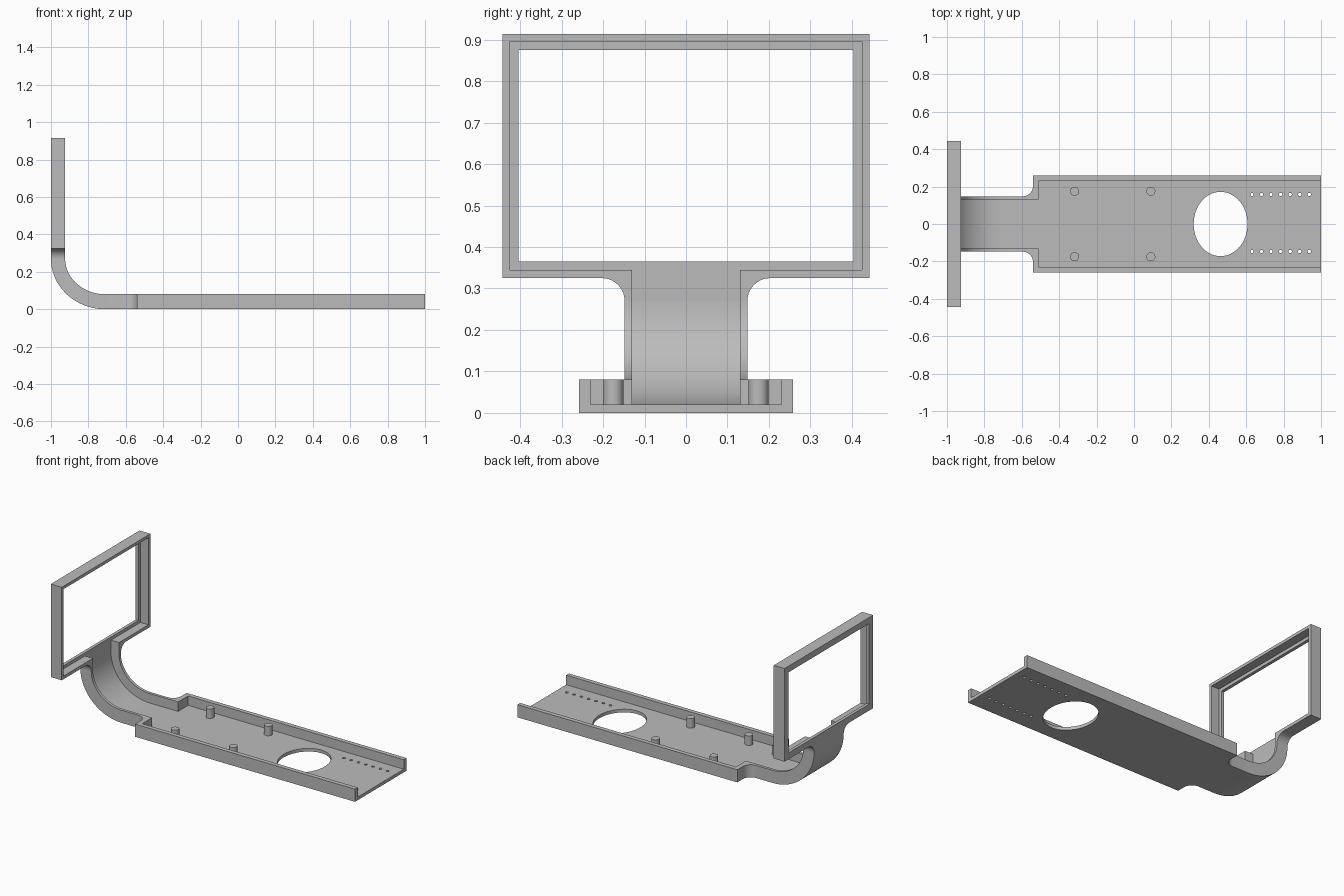
import bpy, bmesh, math

cube = bpy.data.objects.get("Cube")
if cube:
    bpy.data.objects.remove(cube, do_unlink=True)

grey = bpy.data.materials.new("plain_grey")
grey.use_nodes = True
grey.diffuse_color = (0.5, 0.5, 0.5, 1)
grey.node_tree.nodes["Principled BSDF"].inputs["Base Color"].default_value = (0.5, 0.5, 0.5, 1)

# Maps a flat profile (u, v) and depth w to space, by extrusion axis
AXES = {
    "x": lambda u, v, w: (w, u, v),
    "y": lambda u, v, w: (u, w, v),
    "z": lambda u, v, w: (u, v, w),
}


def extrude(name, loops, axis, lo, hi):
    """Solid from an outline plus optional hole loops."""
    bm = bmesh.new()
    for loop in loops:
        vs = [bm.verts.new((u, v, lo)) for u, v in loop]
        for a, b in zip(vs, vs[1:] + vs[:1]):
            bm.edges.new((a, b))
    bmesh.ops.triangle_fill(bm, edges=bm.edges[:], use_beauty=True, normal=(0, 0, 1))
    new = bmesh.ops.extrude_face_region(bm, geom=bm.faces[:])["geom"]
    top = [g for g in new if isinstance(g, bmesh.types.BMVert)]
    bmesh.ops.translate(bm, verts=top, vec=(0, 0, hi - lo))
    for v in bm.verts:
        v.co = AXES[axis](*v.co)
    bmesh.ops.recalc_face_normals(bm, faces=bm.faces[:])
    mesh = bpy.data.meshes.new(name)
    bm.to_mesh(mesh)
    bm.free()
    mesh.materials.append(grey)
    obj = bpy.data.objects.new(name, mesh)
    bpy.context.collection.objects.link(obj)
    bpy.ops.object.select_all(action="DESELECT")
    obj.select_set(True)
    bpy.context.view_layer.objects.active = obj
    bpy.ops.object.shade_smooth_by_angle(angle=math.radians(30))
    return obj


def arc(cx, cy, rx, ry, start, end, n):
    angles = [math.radians(start + (end - start) * i / n) for i in range(n + 1)]
    return [(cx + rx * math.cos(a), cy + ry * math.sin(a)) for a in angles]


def ellipse(cx, cy, rx, ry, n):
    return arc(cx, cy, rx, ry, 0, 360, n)[:-1]


def flip_u(points):
    return [(-u, v) for u, v in reversed(points)]


def flip_v(points):
    return [(u, -v) for u, v in reversed(points)]


# Shared sizes
FLOOR, HEIGHT = 0.02, 0.08
TRAY_OUT, TRAY_IN = 0.258, 0.23
NECK_OUT, NECK_IN = 0.148, 0.13
BEND_X, BEND_Z = -0.71, 0.27
FILLET = 0.055
BACK, LIP, RIM = -1.0, -0.98, -0.924

# Tray floor with the large oval opening and two rows of pin holes
tray_edge = [(1, TRAY_OUT), (-0.54, TRAY_OUT)]
tray_edge += arc(-0.54 - FILLET, NECK_OUT + FILLET, FILLET, FILLET, 0, -90, 10)
tray_edge += [(BEND_X, NECK_OUT)]
holes = [ellipse(0.463, 0, 0.144, 0.172, 64)]
for y in (0.158, -0.147):
    holes += [ellipse(0.631 + 0.051 * i, y, 0.009, 0.009, 14) for i in range(7)]
extrude("tray_floor", [tray_edge + flip_v(tray_edge)] + holes, "z", 0, FLOOR)

# Tray side walls, running round the corner into the neck
wall = tray_edge + [(BEND_X, NECK_IN), (-0.51, NECK_IN), (-0.51, TRAY_IN), (1, TRAY_IN)]
extrude("tray_wall_left", [wall], "z", FLOOR, HEIGHT)
extrude("tray_wall_right", [flip_v(wall)], "z", FLOOR, HEIGHT)

# Mounting pegs
for x in (-0.318, 0.09):
    for y in (-0.175, 0.175):
        extrude("mounting_peg", [ellipse(x, y, 0.024, 0.024, 32)], "z", FLOOR, HEIGHT)


# Curved neck: a channel bent from the tray up to the frame
def bend(depth_x, depth_z, start, end):
    return arc(BEND_X, BEND_Z, BEND_X - BACK - depth_x, BEND_Z - depth_z, start, end, 28)


outer = bend(0, 0, 180, 270)
extrude("neck_floor", [outer + bend(LIP - BACK, FLOOR, 270, 180)], "y", -NECK_IN, NECK_IN)
neck_side = outer + bend(RIM - BACK, HEIGHT, 270, 180)
extrude("neck_wall_left", [neck_side], "y", NECK_IN, NECK_OUT)
extrude("neck_wall_right", [neck_side], "y", -NECK_OUT, -NECK_IN)

# Screen frame: thin back plate with a window, and a raised rim open at the neck
frame_edge = [(0.443, 0.914), (0.443, 0.325)]
frame_edge += arc(NECK_OUT + FILLET, 0.325 - FILLET, FILLET, FILLET, 90, 180, 10)
window = [(-0.404, 0.365), (0.404, 0.365), (0.404, 0.875), (-0.404, 0.875)]
extrude("frame_back_plate", [frame_edge + flip_u(frame_edge), window], "x", BACK, LIP)
rim = frame_edge + [(NECK_IN, BEND_Z), (NECK_IN, 0.345), (0.424, 0.345), (0.424, 0.895)]
extrude("frame_rim", [rim + flip_u(rim)], "x", LIP, RIM)
